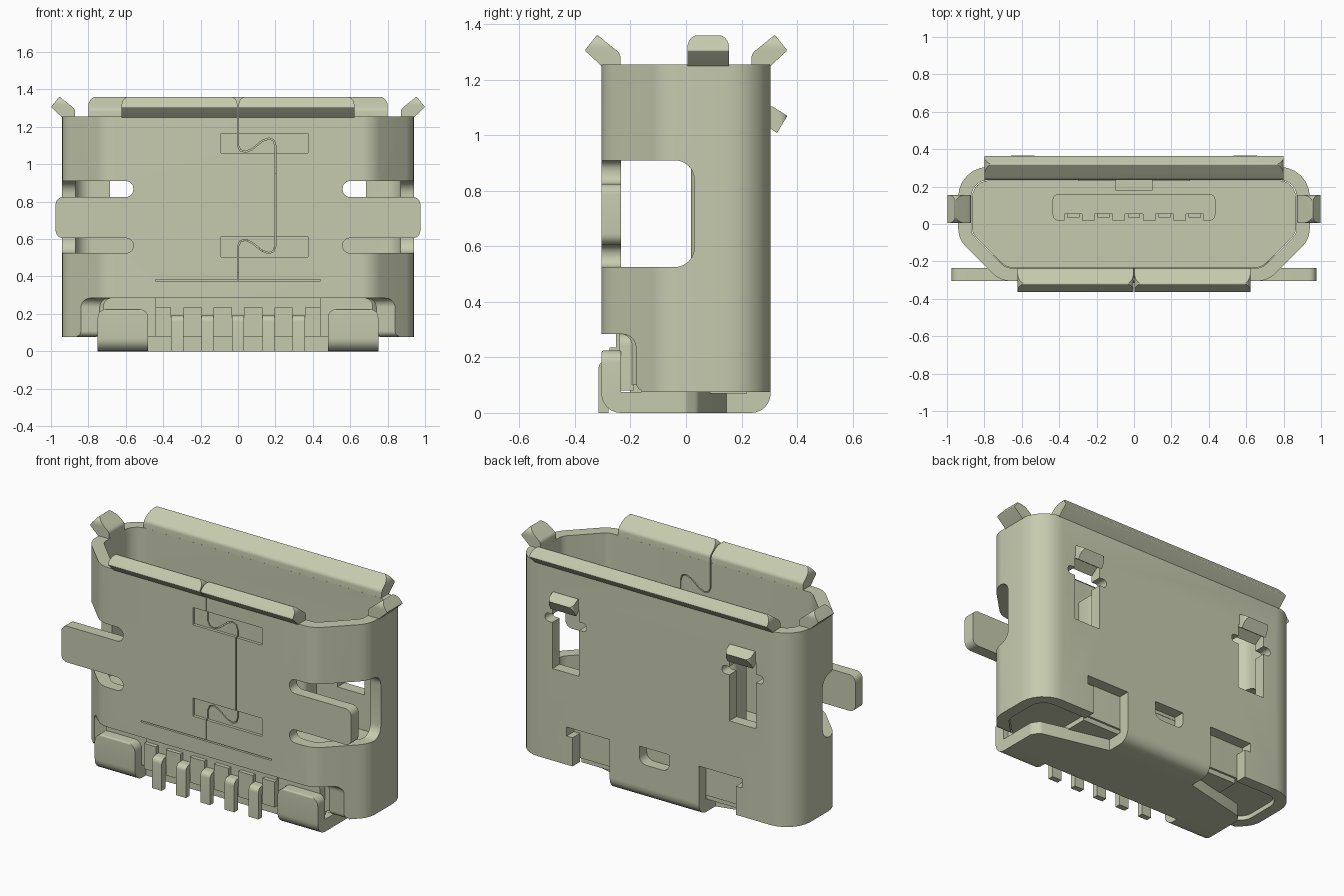
import bpy, bmesh, math
from mathutils import Vector

if "Cube" in bpy.data.objects:
    bpy.data.objects.remove(bpy.data.objects["Cube"], do_unlink=True)

COLOUR = (0.57, 0.60, 0.43, 1)
metal = bpy.data.materials.new("pale_olive_metal")
metal.use_nodes = True
metal.diffuse_color = COLOUR
metal.node_tree.nodes["Principled BSDF"].inputs["Base Color"].default_value = COLOUR


def fillet(points, steps=6):
    """Round polygon corners; each point is (u, v) or (u, v, radius)."""
    out = []
    for i, p in enumerate(points):
        c = Vector(p[:2])
        r = p[2] if len(p) > 2 else 0
        if not r:
            out.append(c)
            continue
        a = (Vector(points[i - 1][:2]) - c).normalized()
        b = (Vector(points[(i + 1) % len(points)][:2]) - c).normalized()
        half = a.angle(b) / 2
        centre = c + (a + b).normalized() * (r / math.sin(half))
        start = c + a * (r / math.tan(half)) - centre
        end = c + b * (r / math.tan(half)) - centre
        sweep = math.atan2(start.x * end.y - start.y * end.x, start.dot(end))
        for k in range(steps + 1):
            t = sweep * k / steps
            out.append(centre + Vector((start.x * math.cos(t) - start.y * math.sin(t),
                                        start.x * math.sin(t) + start.y * math.cos(t))))
    return out


def prism(name, points, axis, lo, hi):
    """Extrude a filleted outline along an axis: z takes xy, y takes xz, x takes yz."""
    place = {"z": lambda p, h: (p[0], p[1], h),
             "y": lambda p, h: (p[0], h, p[1]),
             "x": lambda p, h: (h, p[0], p[1])}[axis]
    pts = fillet(points)
    bm = bmesh.new()
    rings = [[bm.verts.new(place(p, h)) for p in pts] for h in (lo, hi)]
    n = len(pts)
    bm.faces.new(rings[0])
    bm.faces.new(rings[1][::-1])
    for i in range(n):
        j = (i + 1) % n
        bm.faces.new((rings[0][i], rings[1][i], rings[1][j], rings[0][j]))
    bmesh.ops.recalc_face_normals(bm, faces=bm.faces)
    mesh = bpy.data.meshes.new(name)
    bm.to_mesh(mesh)
    bm.free()
    mesh.materials.append(metal)
    obj = bpy.data.objects.new(name, mesh)
    bpy.context.collection.objects.link(obj)
    return obj


def rect(u0, u1, v0, v1, r=0, r_low=None):
    low = r if r_low is None else r_low
    return [(u0, v0, low), (u1, v0, low), (u1, v1, r), (u0, v1, r)]


def box(name, x0, x1, y0, y1, z0, z1, r=0):
    return prism(name, rect(x0, x1, z0, z1, r), "y", y0, y1)


def mirrored(half):
    return half + [(-p[0],) + tuple(p[1:]) for p in reversed(half)]


def span(s, a, b):
    return (a, b) if s > 0 else (-b, -a)


def cut(target, cutter, operation="DIFFERENCE"):
    mod = target.modifiers.new("cut", "BOOLEAN")
    mod.object, mod.operation, mod.solver = cutter, operation, "EXACT"
    bpy.context.view_layer.objects.active = target
    bpy.ops.object.modifier_apply(modifier=mod.name)
    bpy.data.objects.remove(cutter, do_unlink=True)


def round_top(target, u0, u1, top, r, axis="y"):
    """Round the upper corners of a bent tab, seen along an axis."""
    cut(target, prism("trim", rect(u0, u1, -0.5, top, r, 0), axis, -1.5, 1.5), "INTERSECT")


# Sheet-metal shell: a D-shaped tube
OUTER = mirrored([(0.94, 0.305, 0.16), (0.94, -0.08, 0.14), (0.715, -0.305, 0.14)])
INNER = mirrored([(0.87, 0.235, 0.09), (0.87, -0.05, 0.07), (0.685, -0.235, 0.07)])
shell = prism("shell", OUTER, "z", 0.076, 1.255)
cut(shell, prism("bore", INNER, "z", -0.1, 1.5))

# Open lower front, shallow recesses and the slit above the contacts
cut(shell, prism("front_opening", [(-0.5, -0.1), (-0.13, -0.1), (-0.13, 0.076),
                                   (-0.18, 0.082, 0.03), (-0.18, 0.284, 0.05), (-0.5, 0.284)],
                 "x", -0.86, 0.86))
for z0, z1 in ((1.06, 1.165), (0.505, 0.615)):
    cut(shell, box("recess", -0.09, 0.375, -0.4, -0.287, z0, z1))
cut(shell, box("slit", -0.44, 0.44, -0.4, -0.29, 0.376, 0.384))

# Interlocking seam on the front
path = [(0, 1.3), (0, 1.10), (0.012, 1.075), (0.04, 1.066), (0.075, 1.08), (0.13, 1.125),
        (0.165, 1.138), (0.19, 1.128), (0.2, 1.10), (0.2, 0.565), (0.19, 0.535), (0.165, 0.525),
        (0.13, 0.537), (0.075, 0.58), (0.04, 0.596), (0.012, 0.588), (0, 0.56), (0, 0.38)]
left, right = [], []
for i, p in enumerate(path):
    a, b = Vector(path[max(i - 1, 0)]), Vector(path[min(i + 1, len(path) - 1)])
    d = (b - a).normalized() * 0.003
    left.append((p[0] - d.y, p[1] + d.x))
    right.append((p[0] + d.y, p[1] - d.x))
cut(shell, prism("seam", left + right[::-1], "y", -0.4, -0.2))

for s in (1, -1):
    # Side windows with slots running into the front wall
    cut(shell, prism("side_window", [(-0.5, 0.525), (0.03, 0.525, 0.07), (0.03, 0.91, 0.07),
                                     (-0.5, 0.91)], "x", *span(s, 0.60, 1.1)))
    for z0, z1 in ((0.525, 0.605), (0.825, 0.91)):
        cut(shell, box("slot", *span(s, 0.56, 0.8), -0.4, -0.2, z0, z1, 0.038))
    # Latch holes and stepped notches in the back wall
    cut(shell, box("latch_hole", *span(s, 0.505, 0.685), 0.2, 0.4, 0.635, 1.04))
    cut(shell, box("latch_wings", *span(s, 0.455, 0.735), 0.2, 0.4, 0.915, 0.965, 0.024))
    cut(shell, box("back_notch", *span(s, 0.30, 0.55), 0.2, 0.4, -0.1, 0.28))
    cut(shell, box("notch_slit", *span(s, 0.30, 0.59), 0.2, 0.4, 0.25, 0.305))
cut(shell, prism("dimple", [(-0.1, 0.215, 0.045), (0.1, 0.215, 0.045), (0.1, 0.32),
                            (-0.1, 0.32)], "y", 0.2, 0.4))

# Flared lips around the mouth; profile is (outward, height)
LIP = [(0.235, 1.25), (0.237, 1.295, 0.03), (0.32, 1.362, 0.006), (0.365, 1.306, 0.006),
       (0.305, 1.25)]
front_lip = [(-p[0],) + p[1:] for p in LIP]
round_top(prism("back_lip", LIP, "x", -0.80, 0.80), -0.80, 0.80, 1.363, 0.05)
for s, side in ((1, "left"), (-1, "right")):
    x0, x1 = span(s, 0.003, 0.622)
    round_top(prism(side + "_front_lip", front_lip, "x", x0, x1), x0, x1, 1.363, 0.045)
    side_lip = prism(side + "_side_lip", [(s * (p[0] + 0.635),) + p[1:] for p in LIP],
                     "y", 0.005, 0.155)
    round_top(side_lip, 0.005, 0.155, 1.363, 0.045, "x")

    # Straight wing tab leaving the front wall
    x0, x1 = 0.60 * s, 0.975 * s
    prism(side + "_wing_tab", [(x0, 0.605), (x1, 0.605, 0.04), (x1, 0.825, 0.04), (x0, 0.825)],
          "y", -0.305, -0.235)

    # Bent latch spring
    x0, x1 = span(s, 0.51, 0.68)
    latch = prism(side + "_latch", [(0.24, 1.06), (0.305, 1.108, 0.02), (0.365, 1.07),
                                    (0.328, 1.008), (0.29, 1.035), (0.24, 1.0)], "x", x0, x1)
    cut(latch, prism("trim", rect(x0, x1, 0.1, 0.366, 0.03, 0), "z", 0.9, 1.2), "INTERSECT")

    # Foot folded up from the base plate
    x0, x1 = span(s, 0.48, 0.75)
    foot = prism(side + "_foot", [(-0.305, 0, 0.07), (-0.305, 0.225, 0.01), (-0.235, 0.225),
                                  (-0.235, 0.075), (-0.15, 0.075), (-0.15, 0)], "x", x0, x1)
    round_top(foot, x0, x1, 0.225, 0.045)

# Base plate and its bend up into the back wall
prism("base_plate", mirrored([(0.30, 0.146), (0.72, 0.045, 0.04), (0.75, 0.0, 0.03),
                              (0.75, -0.15), (0.48, -0.15), (0.48, -0.2)]), "z", 0, 0.076)
prism("back_bend", [(0.305, 0.076), (0.305, 0, 0.07), (0.14, 0), (0.14, 0.075),
                    (0.235, 0.075), (0.235, 0.076)], "x", -0.30, 0.30)

# Insulating body, filling the lower bore
prism("body", [(p[0] * 0.995, p[1] * 0.99) + tuple(p[2:]) for p in INNER], "z", 0.10, 0.42)
box("body_core", -0.55, 0.55, -0.2, 0.22, 0.07, 0.2)
prism("body_face", rect(-0.72, 0.72, 0.08, 0.284, 0.04, 0), "y", -0.24, -0.19)
box("body_front", -0.44, 0.44, -0.252, -0.2, 0.08, 0.284)
box("dimple_flap", -0.1, 0.1, 0.18, 0.235, 0.30, 0.45)

# Tongue with contact grooves, comb and legs
PITCH = 0.1625
tongue = prism("tongue", rect(-0.435, 0.435, 0.018, 0.16, 0.032), "z", 0.40, 0.95)
for i in range(-2, 3):
    c = i * PITCH
    cut(tongue, box("groove", c - 0.0475, c + 0.0475, -0.1, 0.053, 0.35, 1.0))
    box("contact", c - 0.0325, c + 0.0325, 0.035, 0.06, 0.40, 0.93)
    prism("contact_leg", [(-0.315, 0), (-0.315, 0.19, 0.03), (-0.24, 0.19), (-0.24, 0.145),
                          (-0.28, 0.145, 0.01), (-0.28, 0)], "x", c - 0.0325, c + 0.0325)
for i in range(4):
    c = (i - 1.5) * PITCH
    box("comb_tooth", c - 0.0488, c + 0.0488, -0.276, -0.24, 0.08, 0.235)
for s in (1, -1):
    box("comb_end", *span(s, 0.358, 0.44), -0.276, -0.24, 0.08, 0.235)

# Smooth shading with sharp edges kept
bpy.ops.object.select_all(action="DESELECT")
for obj in bpy.context.collection.objects:
    if obj.type == "MESH":
        obj.select_set(True)
bpy.context.view_layer.objects.active = shell
bpy.ops.object.shade_smooth_by_angle(angle=math.radians(30))
